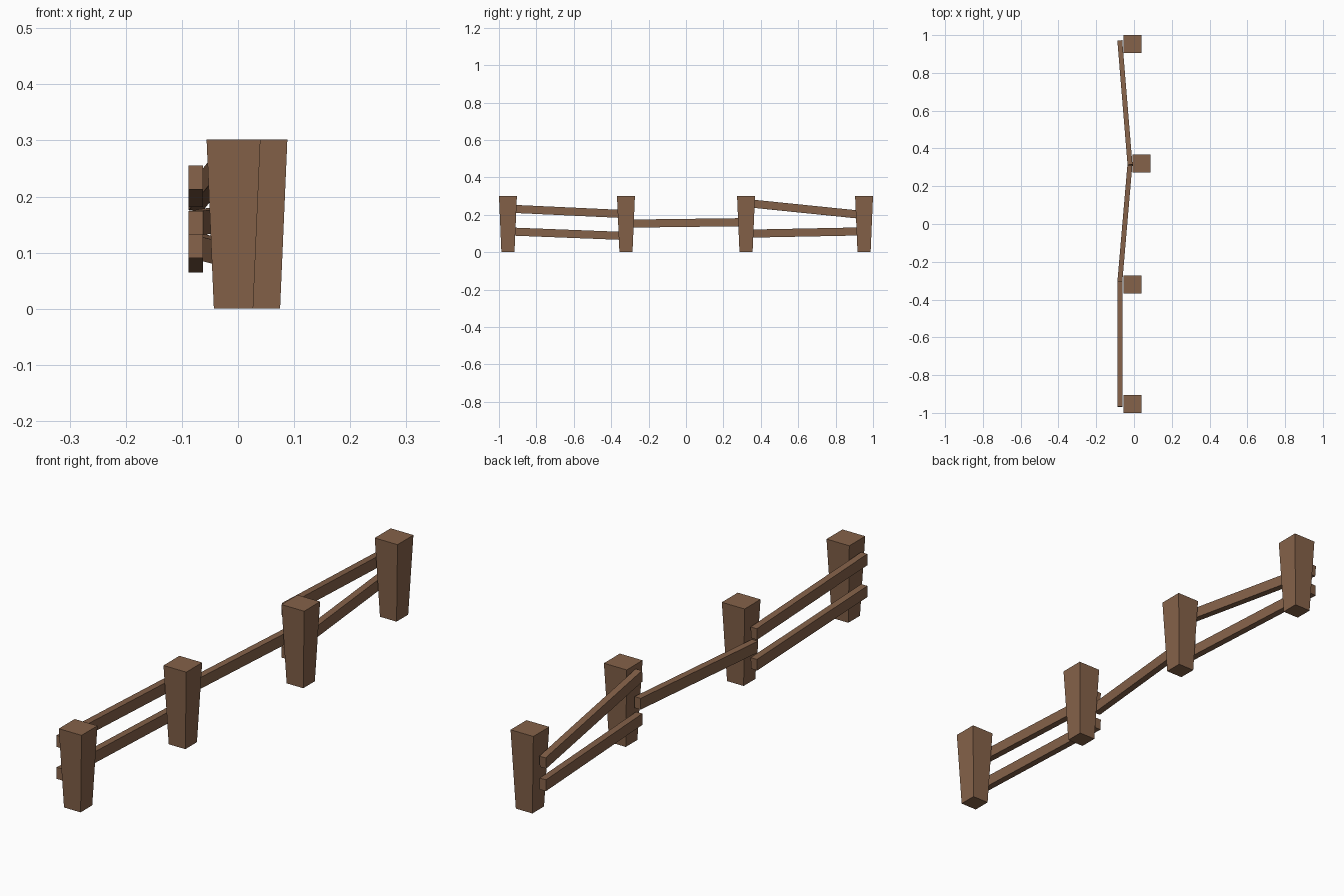
import bpy
from mathutils import Vector

if "Cube" in bpy.data.objects:
    bpy.data.objects.remove(bpy.data.objects["Cube"])

wood = bpy.data.materials.new("brown_wood")
wood.diffuse_color = (0.235, 0.122, 0.067, 1)
wood.use_nodes = True
wood.node_tree.nodes["Principled BSDF"].inputs["Base Color"].default_value = wood.diffuse_color


def box(name):
    bpy.ops.mesh.primitive_cube_add(size=1)
    ob = bpy.context.object
    ob.name = name
    ob.data.materials.append(wood)
    return ob


# Tapered posts, wider at the top
HEIGHT, TOP, BOTTOM = 0.302, 0.096, 0.070
for i, (x, y) in enumerate([(-0.008, -0.952), (-0.008, -0.321),
                            (0.040, 0.321), (-0.008, 0.952)]):
    ob = box(f"post_{i + 1}")
    for v in ob.data.vertices:
        w = TOP if v.co.z > 0 else BOTTOM
        v.co = (v.co.x * w, v.co.y * w, (v.co.z + 0.5) * HEIGHT)
    ob.location = (x, y, 0)

# Rails: start and end of each centre line
RAILS = {
    "first_upper_rail": ((-0.075, -0.968, 0.234), (-0.075, -0.302, 0.203)),
    "first_lower_rail": ((-0.075, -0.968, 0.112), (-0.075, -0.302, 0.086)),
    "middle_rail": ((-0.075, -0.308, 0.153), (-0.021, 0.322, 0.161)),
    "last_upper_rail": ((-0.021, 0.312, 0.264), (-0.075, 0.970, 0.197)),
    "last_lower_rail": ((-0.021, 0.312, 0.099), (-0.075, 0.970, 0.112)),
}
for name, (a, b) in RAILS.items():
    a, b = Vector(a), Vector(b)
    along = (b - a).normalized()
    side = along.cross(Vector((0, 0, 1))).normalized()
    up = side.cross(along)
    ob = box(name)
    for v in ob.data.vertices:
        c = v.co.copy()
        v.co = (a + b) / 2 + side * c.x * 0.026 + along * c.y * (b - a).length + up * c.z * 0.043
